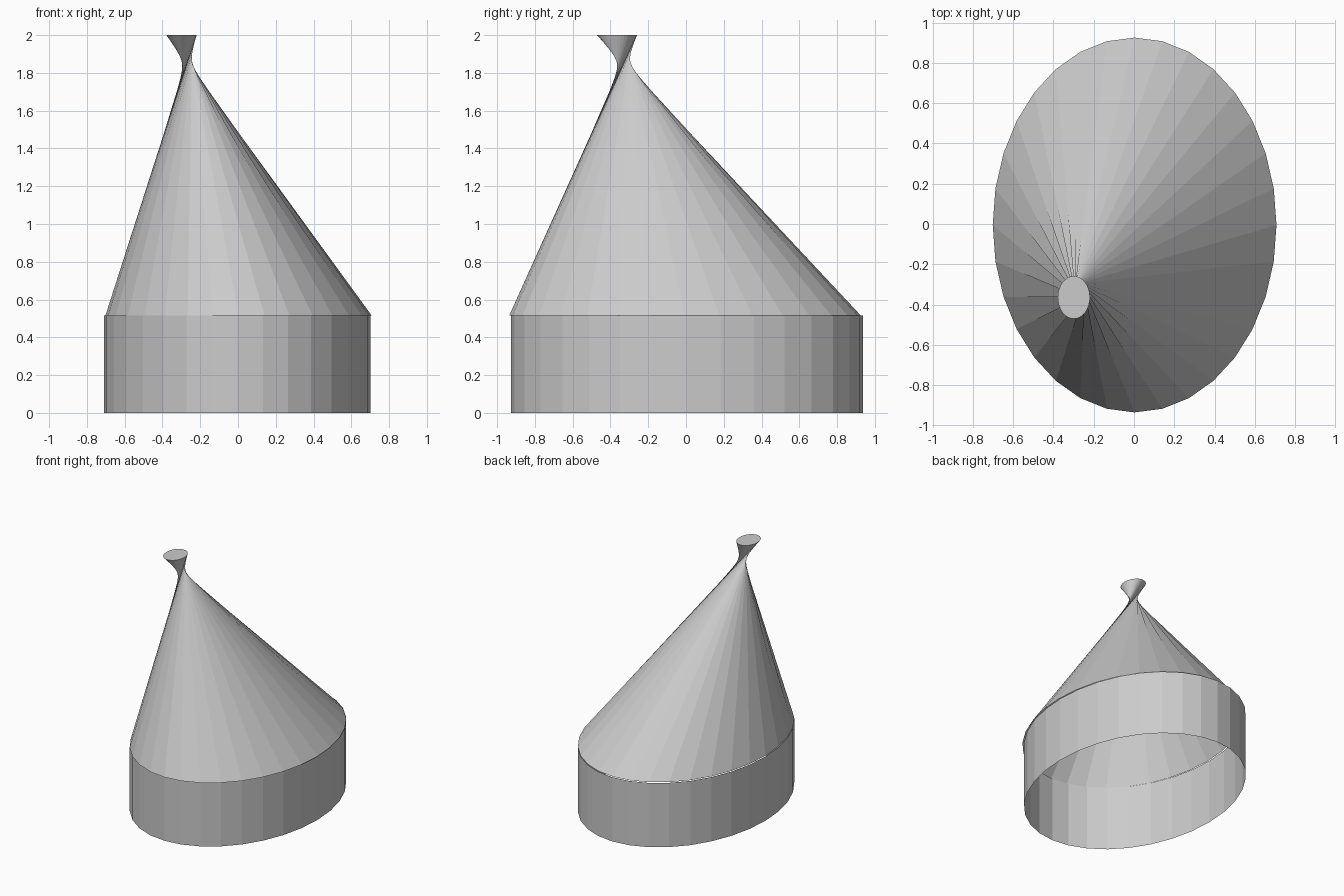
import bpy, bmesh
from math import sin, cos, pi

if "Cube" in bpy.data.objects:
    bpy.data.objects.remove(bpy.data.objects["Cube"])

SIDES = 32


def ring(bm, cx, cy, z, rx, ry, twist=0.0):
    """Add one elliptical loop of vertices."""
    step = 2 * pi / SIDES
    return [bm.verts.new((cx + rx * cos(i * step + twist),
                          cy + ry * sin(i * step + twist), z))
            for i in range(SIDES)]


def loft(name, rings, cap_top=False):
    """Bridge elliptical loops, lowest first, into a flat-shaded shell."""
    bm = bmesh.new()
    loops = [ring(bm, *r) for r in rings]
    for low, high in zip(loops, loops[1:]):
        for i in range(SIDES):
            j = (i + 1) % SIDES
            bm.faces.new((low[i], low[j], high[j], high[i]))
    if cap_top:
        bm.faces.new(loops[-1])
    mesh = bpy.data.meshes.new(name)
    bm.to_mesh(mesh)
    bm.free()
    obj = bpy.data.objects.new(name, mesh)
    bpy.context.collection.objects.link(obj)
    return obj


# Open elliptical band at the base
loft("base_band", [(-0.004, 0.005, 0.0, 0.705, 0.931),
                   (-0.004, 0.005, 0.515, 0.705, 0.931)])

# Leaning cone: almost a half-turn twist pinches the neck and flares the tip
half_turn = pi - 2 * pi / SIDES
loft("twisted_cone", [(0.003, -0.005, 0.515, 0.705, 0.931),
                      (-0.299, -0.365, 2.0, 0.080, 0.106, half_turn)],
     cap_top=True)
